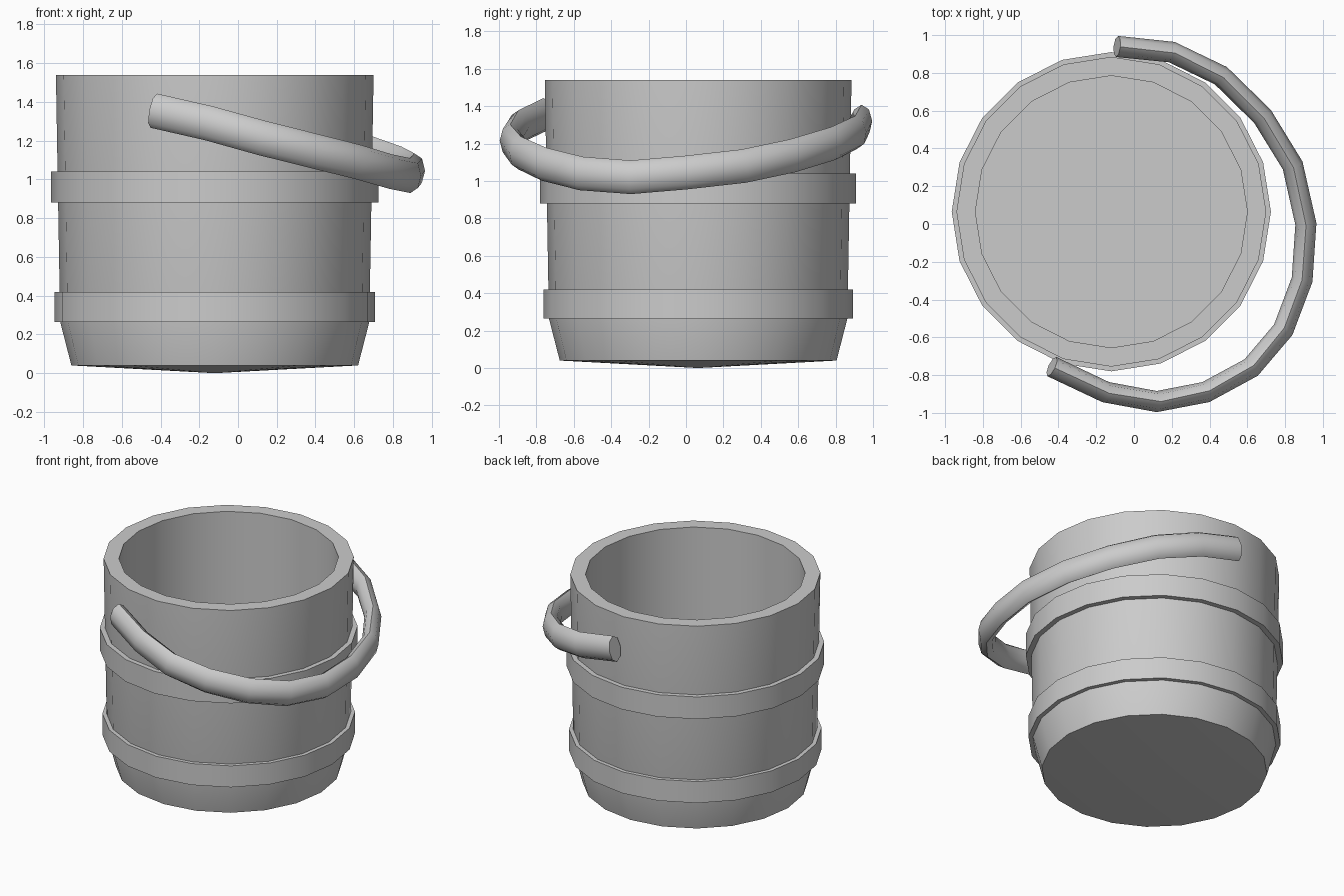
import bpy, bmesh, math
from mathutils import Vector

if "Cube" in bpy.data.objects:
    bpy.data.objects.remove(bpy.data.objects["Cube"])

CX, CY, SIDES = -0.12, 0.065, 20


def finish(name, bm):
    bmesh.ops.recalc_face_normals(bm, faces=bm.faces)
    me = bpy.data.meshes.new(name)
    bm.to_mesh(me)
    bm.free()
    ob = bpy.data.objects.new(name, me)
    bpy.context.collection.objects.link(ob)
    bpy.ops.object.select_all(action='DESELECT')
    ob.select_set(True)
    bpy.context.view_layer.objects.active = ob
    bpy.ops.object.shade_smooth_by_angle(angle=math.radians(35))
    return ob


def bridge(bm, a, b):
    n = len(a)
    for i in range(n):
        j = (i + 1) % n
        bm.faces.new((a[i], a[j], b[j], b[i]))


def lathe(name, profile, closed=False):
    """Spin (radius, z) points round the bucket axis; radius 0 makes a pole."""
    bm = bmesh.new()
    rings = []
    for r, z in profile:
        if r == 0:
            rings.append([bm.verts.new((CX, CY, z))])
        else:
            rings.append([bm.verts.new((CX + r * math.cos(2 * math.pi * i / SIDES),
                                        CY + r * math.sin(2 * math.pi * i / SIDES), z))
                          for i in range(SIDES)])
    pairs = list(zip(rings, rings[1:]))
    if closed:
        pairs.append((rings[-1], rings[0]))
    for a, b in pairs:
        if len(a) > 1 and len(b) > 1:
            bridge(bm, a, b)
        else:
            pole, ring = (a[0], b) if len(a) == 1 else (b[0], a)
            for i in range(SIDES):
                bm.faces.new((pole, ring[i], ring[(i + 1) % SIDES]))
    return finish(name, bm)


# Hollow bucket with a chamfered foot and slightly pointed underside
lathe("bucket_body", [(0, 0), (0.74, 0.04), (0.798, 0.265), (0.82, 1.54),
                      (0.72, 1.54), (0.72, 0.12), (0, 0.12)])

# Two hoops
for name, r, z0, z1 in (("lower_hoop", 0.828, 0.265, 0.42),
                        ("upper_hoop", 0.845, 0.88, 1.04)):
    lathe(name, [(0.79, z0), (r, z0), (r, z1), (0.79, z1)], closed=True)

# Fallen handle: oval tube swept along a tilted arc
path = [Vector(p) for p in (
    (-0.09, 0.94, 1.32), (0.20, 0.91, 1.26), (0.46, 0.785, 1.20),
    (0.68, 0.57, 1.135), (0.84, 0.31, 1.08), (0.91, 0.0, 1.045),
    (0.89, -0.295, 1.02), (0.79, -0.56, 1.04), (0.62, -0.76, 1.09),
    (0.38, -0.89, 1.15), (0.12, -0.94, 1.215), (-0.15, -0.89, 1.29),
    (-0.435, -0.755, 1.355))]
bm = bmesh.new()
rings = []
for i, p in enumerate(path):
    t = (path[min(i + 1, len(path) - 1)] - path[max(i - 1, 0)]).normalized()
    side = t.cross(Vector((0, 0, 1))).normalized()
    up = side.cross(t)
    rings.append([bm.verts.new(p + side * 0.056 * math.cos(k * math.pi / 4)
                               + up * 0.09 * math.sin(k * math.pi / 4))
                  for k in range(8)])
for a, b in zip(rings, rings[1:]):
    bridge(bm, a, b)
bm.faces.new(rings[0])
bm.faces.new(rings[-1])
h = finish("handle", bm)
h.data.set_sharp_from_angle(angle=math.radians(50))
